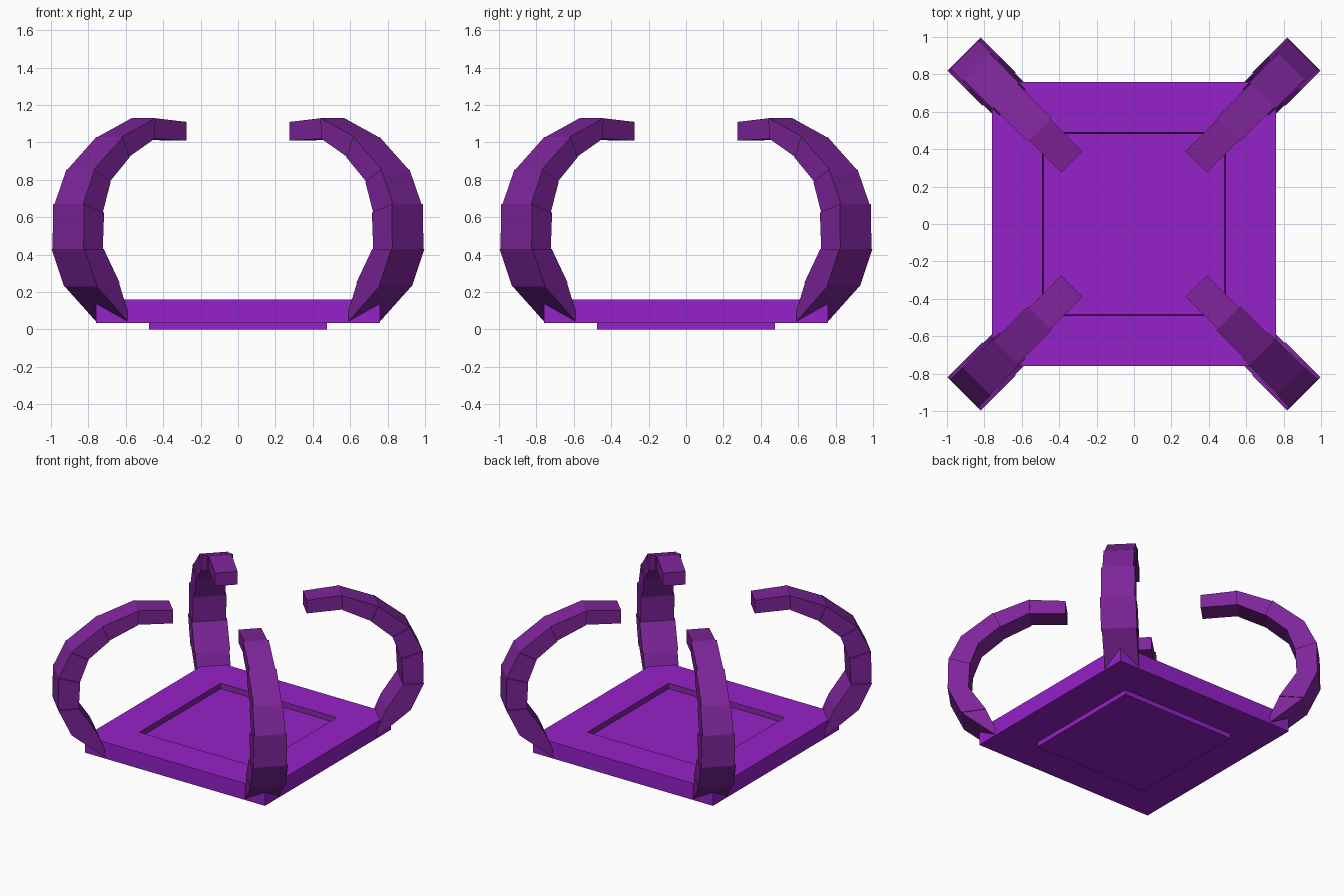
import bpy, bmesh, math
from mathutils import Matrix

if "Cube" in bpy.data.objects:
    bpy.data.objects.remove(bpy.data.objects["Cube"])


def material(name, rgb):
    m = bpy.data.materials.new(name)
    m.diffuse_color = (*rgb, 1)
    m.use_nodes = True
    m.node_tree.nodes["Principled BSDF"].inputs["Base Color"].default_value = m.diffuse_color
    return m


violet = material("bright violet", (0.30, 0.015, 0.58))
plum = material("plum", (0.205, 0.018, 0.32))


def finish(bm, name, mats):
    bmesh.ops.recalc_face_normals(bm, faces=bm.faces)
    me = bpy.data.meshes.new(name)
    bm.to_mesh(me)
    bm.free()
    for m in mats:
        me.materials.append(m)
    ob = bpy.data.objects.new(name, me)
    bpy.context.collection.objects.link(ob)
    return ob


# Square base: stacked square rings give the foot, the rim and the recess
bm = bmesh.new()
levels = [(0.475, 0), (0.475, 0.035), (0.76, 0.035),
          (0.76, 0.16), (0.49, 0.16), (0.485, 0.122)]
rings = [[bm.verts.new((sx * h, sy * h, z))
          for sx, sy in ((-1, -1), (1, -1), (1, 1), (-1, 1))] for h, z in levels]
bm.faces.new(rings[0])
for n, (a, b) in enumerate(zip(rings, rings[1:])):
    for i in range(4):
        j = (i + 1) % 4
        f = bm.faces.new((a[i], a[j], b[j], b[i]))
        f.material_index = 1 if n == 4 else 0   # dark recess walls
bm.faces.new(rings[-1])
finish(bm, "base", [violet, plum])

# Claw profile: (radius, height) along the outer and inner edges
outer = [(0.95, 0.04), (1.19, 0.23), (1.285, 0.43), (1.28, 0.67),
         (1.19, 0.855), (0.97, 1.03), (0.714, 1.13), (0.47, 1.11)]
inner = [(0.93, 0.04), (1.02, 0.25), (1.14, 0.43), (1.13, 0.625),
         (1.07, 0.79), (0.92, 0.92), (0.72, 1.02), (0.47, 1.01)]
widths = [0.24, 0.25, 0.235, 0.215, 0.20, 0.18, 0.16]


def claw(name, angle):
    """Curved claw made of separate blocks, each narrower than the last."""
    bm = bmesh.new()
    for i, w in enumerate(widths):
        prof = [outer[i], outer[i + 1], inner[i + 1], inner[i]]
        sides = [[bm.verts.new((r, s * w / 2, z)) for r, z in prof] for s in (-1, 1)]
        for s in sides:
            bm.faces.new(s)
        for k in range(4):
            j = (k + 1) % 4
            bm.faces.new((sides[0][k], sides[0][j], sides[1][j], sides[1][k]))
    bm.transform(Matrix.Rotation(math.radians(angle), 4, 'Z'))
    finish(bm, name, [plum])


for name, angle in (("claw_back_right", 45), ("claw_back_left", 135),
                    ("claw_front_left", 225), ("claw_front_right", 315)):
    claw(name, angle)
